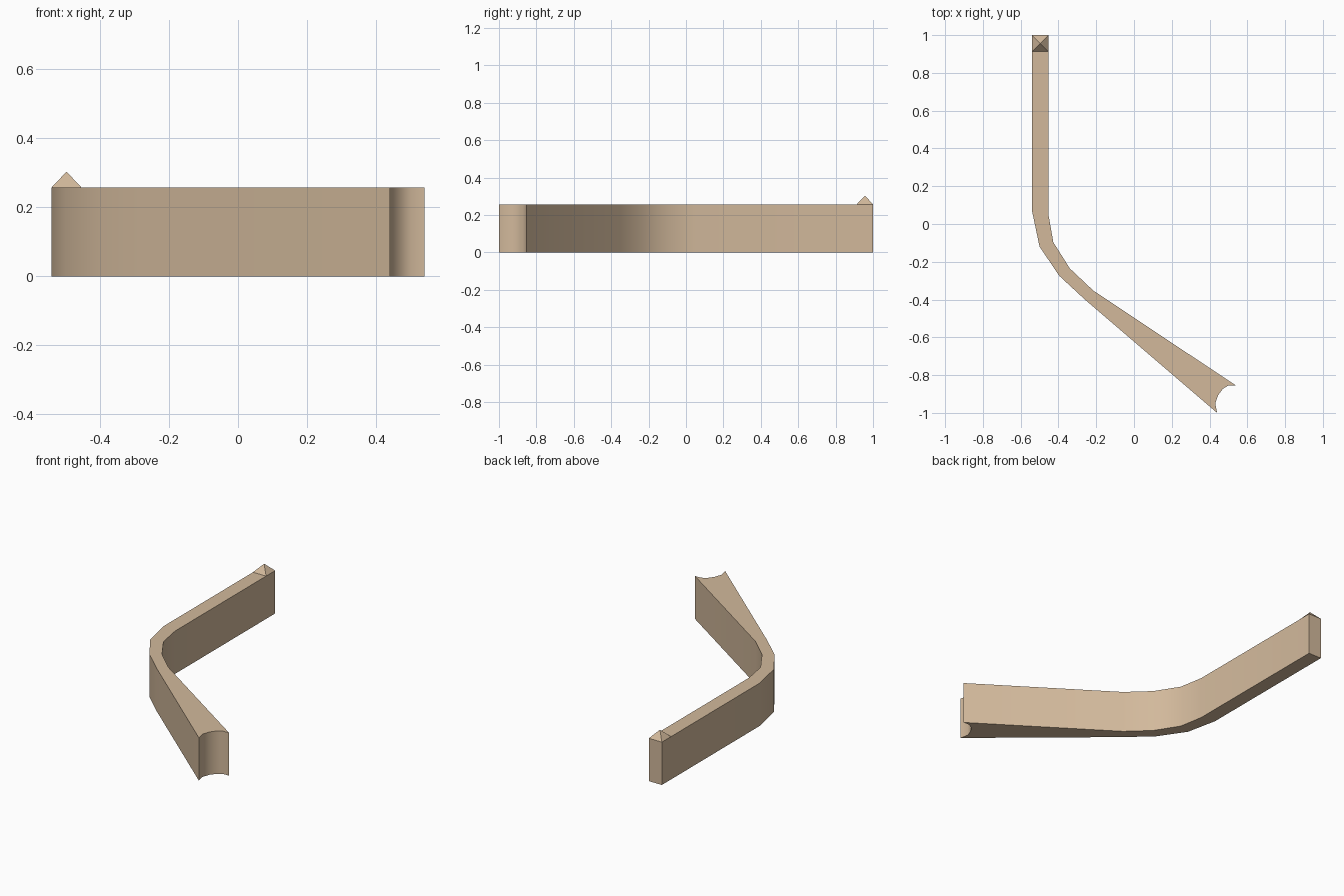
import bpy, bmesh, math

if "Cube" in bpy.data.objects:
    bpy.data.objects.remove(bpy.data.objects["Cube"])

H = 0.257       # wall height
PEAK = 0.303    # tip of the end cap

tan = bpy.data.materials.new("warm tan")
tan.diffuse_color = (0.645, 0.485, 0.33, 1)
tan.use_nodes = True
tan.node_tree.nodes["Principled BSDF"].inputs["Base Color"].default_value = tan.diffuse_color


def make_object(name, bm, angle):
    bmesh.ops.recalc_face_normals(bm, faces=bm.faces)
    mesh = bpy.data.meshes.new(name)
    bm.to_mesh(mesh)
    bm.free()
    mesh.materials.append(tan)
    ob = bpy.data.objects.new(name, mesh)
    bpy.context.collection.objects.link(ob)
    bpy.ops.object.select_all(action='DESELECT')
    ob.select_set(True)
    bpy.context.view_layer.objects.active = ob
    if angle:
        bpy.ops.object.shade_smooth_by_angle(angle=math.radians(angle))
    return ob


# Bent wall: outer side, concave notch at the flared end, then inner side
outer = [(-0.54, 1.0), (-0.54, 0.07), (-0.50, -0.12), (-0.395, -0.275), (-0.26, -0.40)]
notch = [(0.44, -1.0), (0.43, -0.95), (0.446, -0.905), (0.47, -0.873),
         (0.50, -0.855), (0.54, -0.855)]
inner = [(-0.215, -0.353), (-0.34, -0.235), (-0.427, -0.097), (-0.453, 0.05), (-0.453, 1.0)]

bm = bmesh.new()
face = bm.faces.new([bm.verts.new((x, y, 0)) for x, y in outer + notch + inner])
ext = bmesh.ops.extrude_face_region(bm, geom=[face], use_keep_orig=True)
bmesh.ops.translate(bm, vec=(0, 0, H),
                    verts=[g for g in ext["geom"] if isinstance(g, bmesh.types.BMVert)])
make_object("bent_wall", bm, 35)

# Pyramid cap on the straight end
bm = bmesh.new()
base = [bm.verts.new((x, y, H)) for x, y in
        ((-0.54, 0.913), (-0.453, 0.913), (-0.453, 1.0), (-0.54, 1.0))]
tip = bm.verts.new((-0.4965, 0.9565, PEAK))
for i in range(4):
    bm.faces.new((base[i], base[(i + 1) % 4], tip))
bm.normal_update()
bm.faces.new(base[::-1])
make_object("pyramid_cap", bm, 0)
